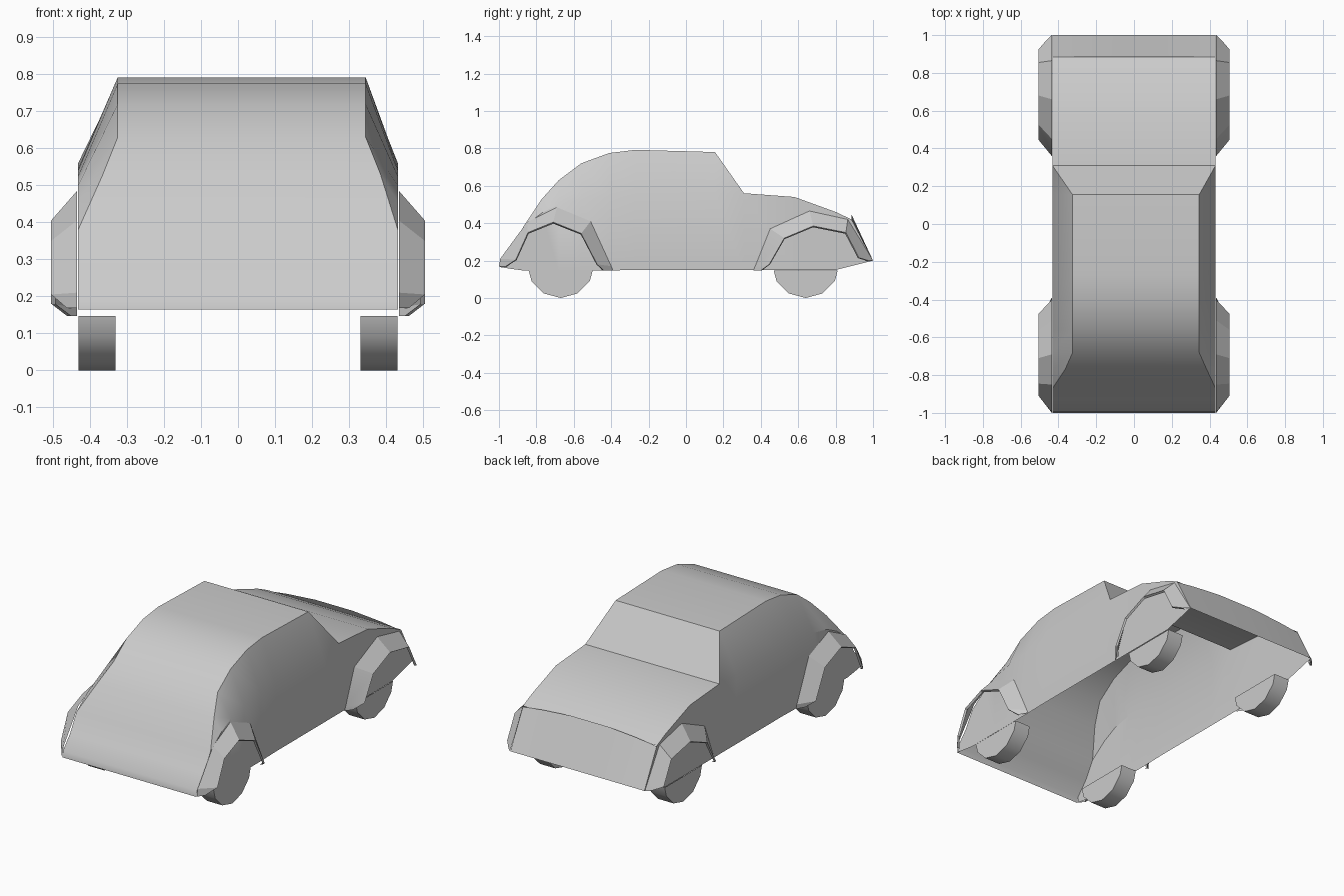
import bpy, bmesh
from math import radians
from mathutils import Matrix

if "Cube" in bpy.data.objects:
    bpy.data.objects.remove(bpy.data.objects["Cube"])


def finish(name, bm, angle=35):
    bmesh.ops.remove_doubles(bm, verts=bm.verts, dist=0.0005)
    bmesh.ops.recalc_face_normals(bm, faces=bm.faces)
    me = bpy.data.meshes.new(name)
    bm.to_mesh(me)
    bm.free()
    ob = bpy.data.objects.new(name, me)
    bpy.context.collection.objects.link(ob)
    bpy.ops.object.select_all(action='DESELECT')
    ob.select_set(True)
    bpy.context.view_layer.objects.active = ob
    bpy.ops.object.shade_smooth_by_angle(angle=radians(angle))
    return ob


def strips(bm, rows):
    """Skin neighbouring rows of points with quads."""
    grid = [[bm.verts.new(p) for p in row] for row in rows]
    for a, b in zip(grid, grid[1:]):
        for i in range(len(a) - 1):
            bm.faces.new((a[i], a[i + 1], b[i + 1], b[i]))


# Body shell, open below: y, top z, top half width, belt z, sill z
W = 0.432
stations = [
    (-0.995, 0.20, W, 0.20, 0.165),
    (-0.93, 0.275, W, 0.275, 0.155),
    (-0.87, 0.38, W, 0.38, 0.147),
    (-0.77, 0.53, 0.375, 0.455, 0.147),
    (-0.68, 0.63, 0.335, 0.50, 0.147),
    (-0.56, 0.72, 0.335, 0.525, 0.147),
    (-0.41, 0.775, 0.335, 0.54, 0.147),
    (-0.27, 0.792, 0.335, 0.545, 0.15),
    (0.155, 0.78, 0.335, 0.555, 0.15),
    (0.31, 0.56, W, 0.56, 0.15),
    (0.58, 0.54, W, 0.54, 0.15),
    (0.80, 0.46, W, 0.46, 0.15),
    (0.885, 0.42, W, 0.42, 0.171),
]
bm = bmesh.new()
rows = []
for y, zt, xt, zb, zs in stations:
    shift = 0.01 if xt < 0.4 else 0
    rows.append([(-W, y, zs), (-W, y, zb), (-xt + shift, y, zt),
                 (xt + shift, y, zt), (W, y, zb), (W, y, zs)])
strips(bm, rows)
# Tail lip and the side corners next to the nose
strips(bm, [[(-W, -0.995, 0.2), (W, -0.995, 0.2)],
            [(-W, -1.0, 0.165), (W, -1.0, 0.165)]])
for s in (-W, W):
    bm.faces.new([bm.verts.new(p) for p in
                  ((s, 0.885, 0.171), (s, 0.885, 0.42), (s, 1.0, 0.2))])
finish("body_shell", bm)

# Nose panel with an arched top edge
bm = bmesh.new()
top = [(-W, 0.415), (-0.3, 0.432), (-0.12, 0.446), (0.12, 0.446), (0.3, 0.432), (W, 0.415)]
strips(bm, [[(x, 0.885, z) for x, z in top], [(x, 1.0, 0.2) for x, z in top]])
finish("nose_panel", bm)

# Fenders: matching outer (on the body) and inner (flared) arches, as y, z
arches = {
    "rear": ([(-1.0, 0.168), (-0.993, 0.21), (-0.85, 0.405), (-0.69, 0.485),
              (-0.51, 0.41), (-0.40, 0.17), (-0.39, 0.147)],
             [(-0.965, 0.168), (-0.91, 0.205), (-0.845, 0.35), (-0.71, 0.405),
              (-0.56, 0.345), (-0.475, 0.18), (-0.44, 0.147)], -0.67),
    "front": ([(0.36, 0.147), (0.37, 0.17), (0.45, 0.37), (0.66, 0.465),
               (0.865, 0.42), (0.985, 0.225), (1.0, 0.2)],
              [(0.40, 0.147), (0.445, 0.18), (0.525, 0.32), (0.68, 0.385),
               (0.855, 0.35), (0.925, 0.215), (0.975, 0.2)], 0.64),
}
for end, (outer, inner, cy) in arches.items():
    for side, s in (("left", -1), ("right", 1)):
        flare = [0.462] + [0.505] * 5 + [0.462]
        bm = bmesh.new()
        strips(bm, [
            [(s * 0.435, y, z) for y, z in outer],
            [(s * x, y, z) for x, (y, z) in zip(flare, inner)],
            [(s * (x - 0.012), cy + (y - cy) * 0.98, 0.147 + (z - 0.147) * 0.97)
             for x, (y, z) in zip(flare, inner)],
        ])
        finish(f"{end}_{side}_fender", bm, 20)

        # Twelve-sided wheel, only the part below the body
        bm = bmesh.new()
        bmesh.ops.create_cone(
            bm, cap_ends=True, segments=12, radius1=0.18, radius2=0.18, depth=0.1,
            matrix=Matrix.Translation((s * 0.381, cy, 0.18)) @ Matrix.Rotation(radians(90), 4, 'Y'))
        bmesh.ops.bisect_plane(bm, geom=bm.verts[:] + bm.edges[:] + bm.faces[:],
                               plane_co=(0, 0, 0.147), plane_no=(0, 0, 1), clear_outer=True)
        finish(f"{end}_{side}_wheel", bm)
